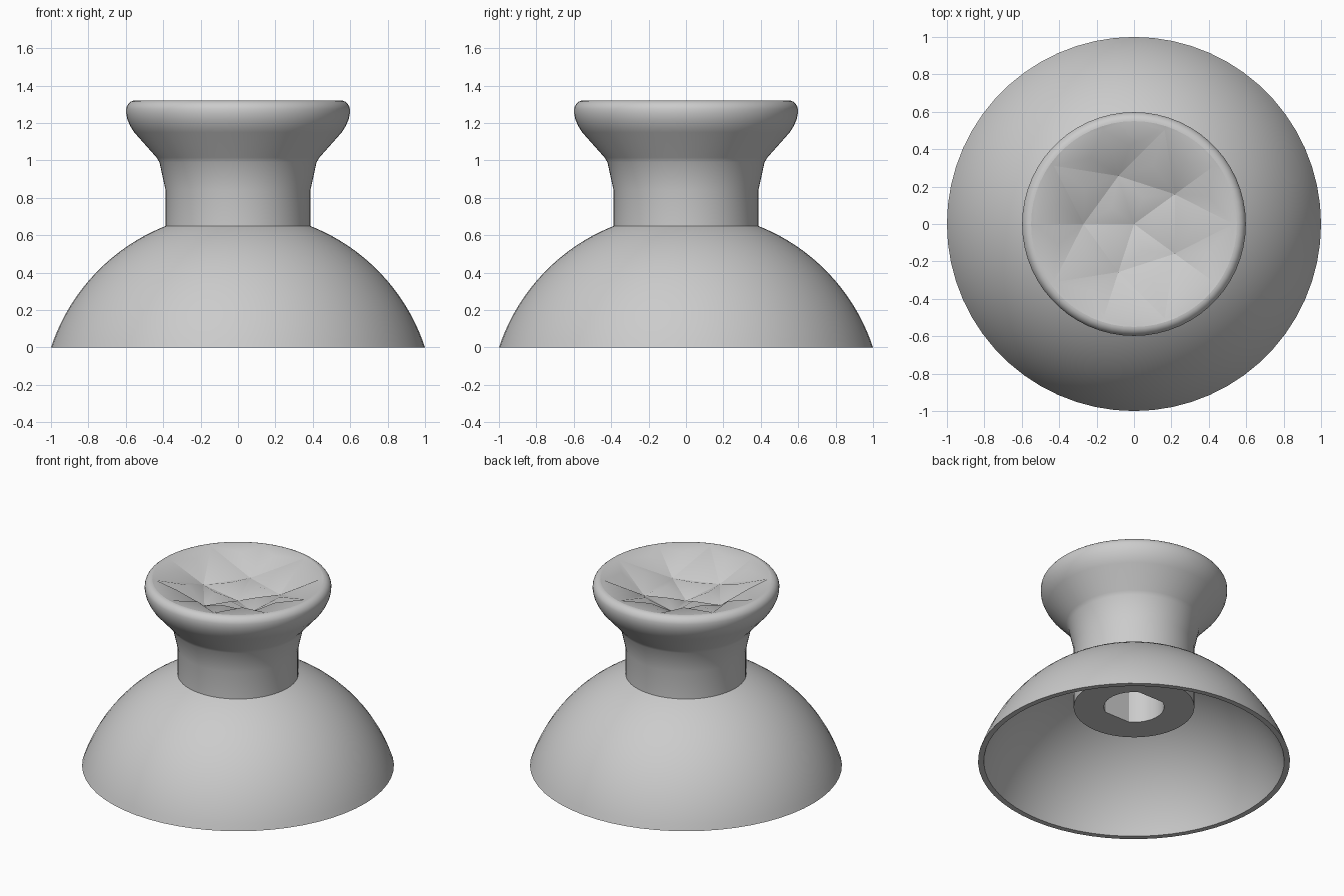
import bpy, bmesh, math

SEG = 60
if "Cube" in bpy.data.objects:
    bpy.data.objects.remove(bpy.data.objects["Cube"])

grey = bpy.data.materials.new("plain grey")
grey.use_nodes = True
color = (0.6, 0.6, 0.6, 1)
grey.diffuse_color = color
grey.node_tree.nodes["Principled BSDF"].inputs["Base Color"].default_value = color


def polar(bm, r, angle, z):
    return bm.verts.new((r * math.cos(angle), r * math.sin(angle), z))


def ring(bm, r, z):
    """One ring; r is a number or a function of the angle."""
    angles = [math.tau * i / SEG for i in range(SEG)]
    return [polar(bm, r(a) if callable(r) else r, a, z) for a in angles]


def bridge(bm, a, b):
    for i in range(SEG):
        j = (i + 1) % SEG
        bm.faces.new((a[i], a[j], b[j], b[i]))


def lathe(bm, profile):
    rings = [ring(bm, r, z) for r, z in profile]
    for a, b in zip(rings, rings[1:]):
        bridge(bm, a, b)
    return rings


def finish(bm, name, angle):
    mesh = bpy.data.meshes.new(name)
    bm.to_mesh(mesh)
    bm.free()
    mesh.materials.append(grey)
    obj = bpy.data.objects.new(name, mesh)
    bpy.context.collection.objects.link(obj)
    bpy.ops.object.select_all(action='DESELECT')
    obj.select_set(True)
    bpy.context.view_layer.objects.active = obj
    bpy.ops.object.shade_smooth_by_angle(angle=math.radians(angle))


# Hollow dome skirt: two concentric sphere caps joined at the lower rim
CENTRE = -0.33


def sphere_arc(radius, inner_r, steps=20):
    start = math.asin(-CENTRE / radius)
    end = math.acos(inner_r / radius)
    arc = [start + (end - start) * i / steps for i in range(steps + 1)]
    return [(radius * math.cos(t), CENTRE + radius * math.sin(t)) for t in arc]


bm = bmesh.new()
outer = sphere_arc(1.053, 0.375)
inner = sphere_arc(1.018, 0.375)
rings = lathe(bm, outer[::-1] + inner)
bridge(bm, rings[-1], rings[0])
bmesh.ops.recalc_face_normals(bm, faces=bm.faces)
finish(bm, "dome_skirt", 35)


# Stem with a flared cap, and a round socket underneath with two flats
def socket(angle):
    return min(0.193, 0.167 / max(abs(math.sin(angle)), 0.1))


bm = bmesh.new()
profile = [(socket, 0.9), (socket, 0.40), (0.387, 0.40), (0.387, 0.65), (0.387, 0.84),
           (0.42, 0.99), (0.435, 1.015), (0.555, 1.15), (0.577, 1.185), (0.592, 1.22),
           (0.598, 1.25), (0.598, 1.275), (0.594, 1.29), (0.585, 1.304),
           (0.573, 1.314), (0.56, 1.319), (0.55, 1.32)]
rings = lathe(bm, profile)
bm.faces.new(rings[0][::-1])
finish(bm, "thumb_stem", 26)

# Concave thumb dish: geodesic star of raised facets with sharp valleys between
bm = bmesh.new()
rim = ring(bm, 0.55, 1.32)
centre = bm.verts.new((0, 0, 1.165))
mid = [polar(bm, 0.27, math.radians(36 + 72 * i), 1.205) for i in range(5)]
tips = [polar(bm, 0.53, math.radians(36 * i), 1.315) for i in range(10)]
facets = []
for i in range(5):
    here, after = mid[i], mid[(i + 1) % 5]
    t = [tips[(2 * i + k) % 10] for k in range(3)]
    for tri in ((centre, here, after), (here, t[2], after),
                (here, t[0], t[1]), (here, t[1], t[2])):
        facets.append(bm.faces.new(tri))

# Blend between the star tips and the rim
step = SEG // 10
for i, tip in enumerate(tips):
    for k in range(-step // 2, step // 2):
        bm.faces.new((tip, rim[(i * step + k) % SEG], rim[(i * step + k + 1) % SEG]))
    bm.faces.new((tip, rim[i * step + step // 2], tips[(i + 1) % 10]))

for peak in bmesh.ops.poke(bm, faces=facets)["verts"]:
    peak.co.z += 0.035
finish(bm, "thumb_dish", 45)
